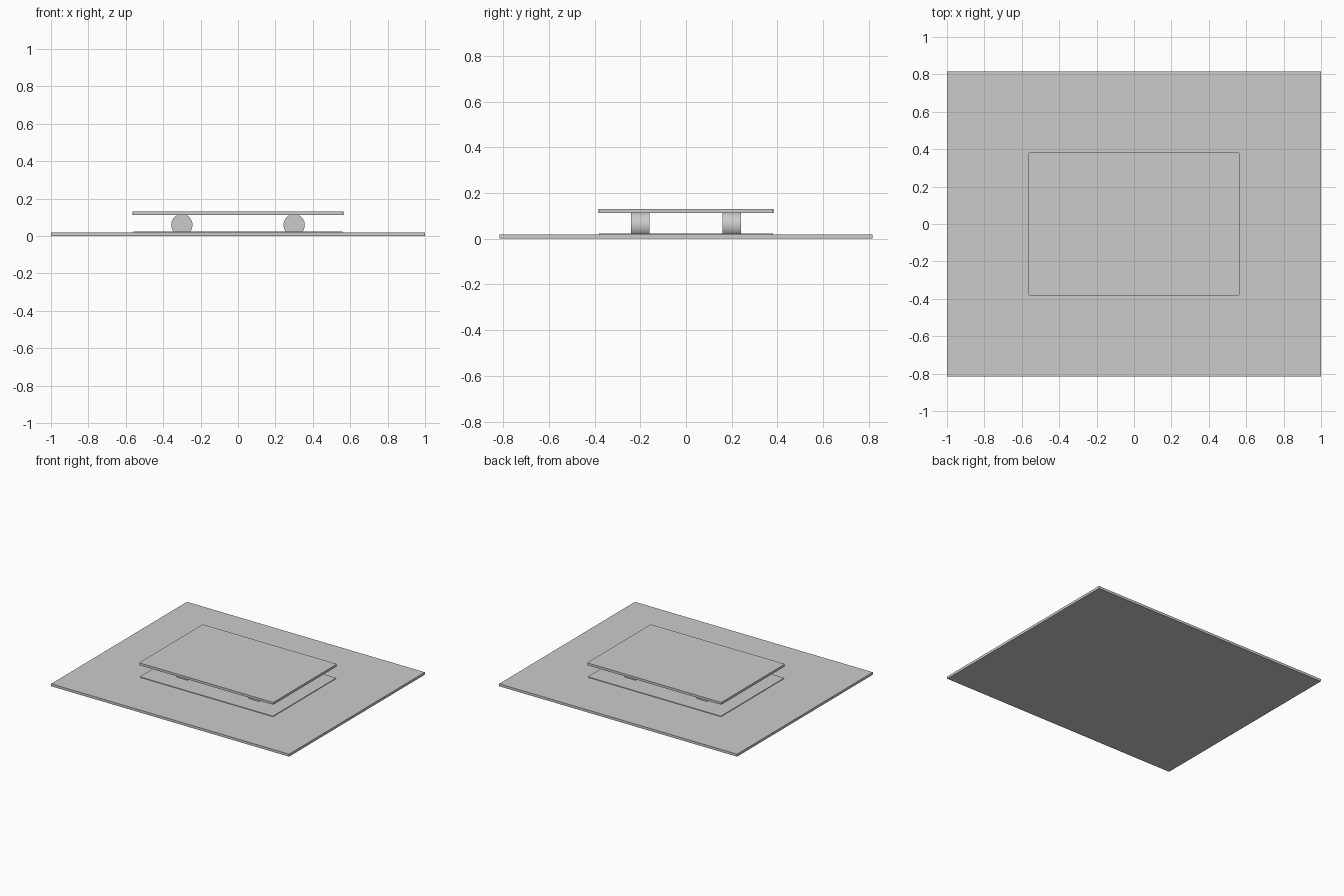
import bpy, bmesh, math

if "Cube" in bpy.data.objects:
    bpy.data.objects.remove(bpy.data.objects["Cube"])


def slab(name, hx, hy, z0, z1, corner=0.0):
    """Flat rectangular plate, optionally with softened vertical corners."""
    bm = bmesh.new()
    bmesh.ops.create_cube(bm, size=1)
    for v in bm.verts:
        v.co.x *= 2 * hx
        v.co.y *= 2 * hy
        v.co.z = z1 if v.co.z > 0 else z0
    if corner:
        upright = [e for e in bm.edges
                   if abs(e.verts[0].co.z - e.verts[1].co.z) > 1e-5]
        bmesh.ops.bevel(bm, geom=upright, offset=corner, segments=2,
                        profile=0.5, affect='EDGES')
    mesh = bpy.data.meshes.new(name)
    bm.to_mesh(mesh)
    bm.free()
    ob = bpy.data.objects.new(name, mesh)
    bpy.context.collection.objects.link(ob)
    return ob


# Ground plate, thin inset pad and raised deck
slab("base_plate", 1.0, 0.815, 0.0, 0.019)
slab("inset_pad", 0.56, 0.38, 0.019, 0.024)
slab("upper_deck", 0.564, 0.382, 0.112, 0.130, corner=0.005)

# Four rollers carrying the deck, axles along y
for side, x in (("left", -0.3), ("right", 0.3)):
    for end, y in (("front", -0.2), ("back", 0.2)):
        bpy.ops.mesh.primitive_cylinder_add(
            vertices=32, radius=0.057, depth=0.08,
            location=(x, y, 0.060), rotation=(math.pi / 2, 0, 0))
        bpy.context.object.name = f"roller_{end}_{side}"
        bpy.ops.object.shade_smooth_by_angle(angle=math.radians(30))
